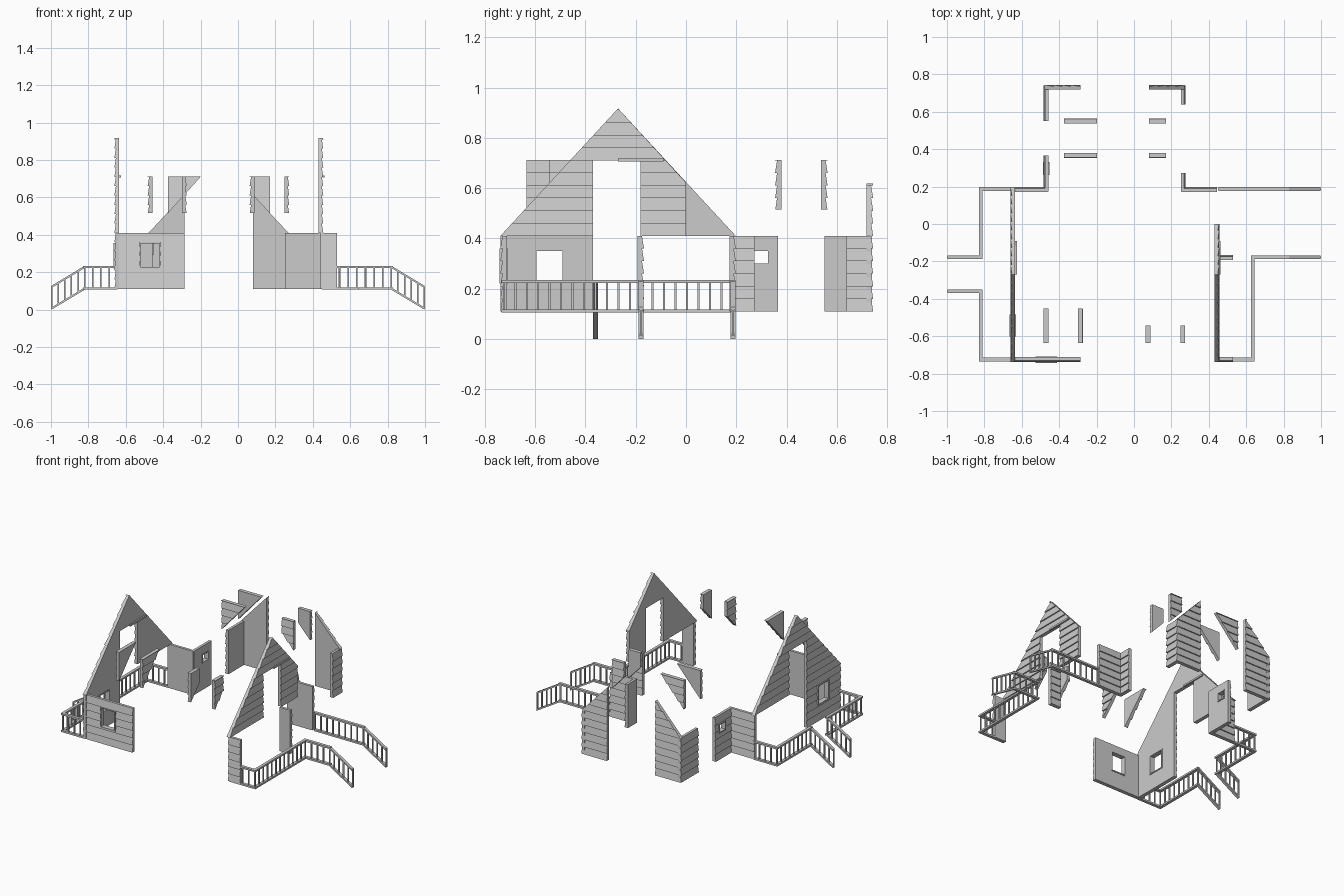
import bpy, bmesh
from mathutils import Vector

if "Cube" in bpy.data.objects:
    bpy.data.objects.remove(bpy.data.objects["Cube"])

CORE, LIP, BOARD = 0.018, 0.026, 0.05


def make(name, bm):
    bmesh.ops.recalc_face_normals(bm, faces=bm.faces)
    me = bpy.data.meshes.new(name)
    bm.to_mesh(me)
    bm.free()
    ob = bpy.data.objects.new(name, me)
    bpy.context.collection.objects.link(ob)
    return ob


def prism(bm, a, b):
    """Closed solid between two matching outlines."""
    va, vb = [bm.verts.new(p) for p in a], [bm.verts.new(p) for p in b]
    bm.faces.new(va)
    bm.faces.new(vb[::-1])
    n = len(a)
    for i in range(n):
        j = (i + 1) % n
        bm.faces.new((va[i], va[j], vb[j], vb[i]))


def wall(name, axis, pos, out, outline, hole=None):
    """Lap-sided wall; pos is the inner face, out the outward direction."""
    def pt(u, d, z):
        return (pos + out * d, u, z) if axis == 'x' else (u, pos + out * d, z)

    def solid(label, pts, d0, d1):
        bm = bmesh.new()
        prism(bm, [pt(u, d0, z) for u, z in pts], [pt(u, d1, z) for u, z in pts])
        return make(label, bm)

    # sawtooth siding slab, later trimmed to the outline
    profile = [(0, 0.06)]
    for i in range(-1, 17):
        z = 0.11 + i * BOARD
        profile += [(LIP, z), (CORE, z + BOARD)]
    profile.append((0, 0.96))
    us = [p[0] for p in outline]
    bm = bmesh.new()
    prism(bm, [pt(min(us) - .05, d, z) for d, z in profile],
          [pt(max(us) + .05, d, z) for d, z in profile])
    ob = make(name, bm)
    cutters = [(solid("cutter", outline, -.02, .05), 'INTERSECT')]
    if hole:
        a, b, c, d = hole
        rect = [(a, c), (b, c), (b, d), (a, d)]
        cutters.append((solid("cutter", rect, -.03, .06), 'DIFFERENCE'))
    for cut, op in cutters:
        cut.hide_render = True
        m = ob.modifiers.new("trim", 'BOOLEAN')
        m.object, m.operation, m.solver = cut, op, 'EXACT'
    dg = bpy.context.evaluated_depsgraph_get()
    me = bpy.data.meshes.new_from_object(ob.evaluated_get(dg))
    ob.modifiers.clear()
    ob.data = me
    for cut, op in cutters:
        bpy.data.objects.remove(cut)
    # window frame lining the hole
    if hole:
        t = 0.007
        bm = bmesh.new()
        for r in ((a, b, c - t, c), (a, b, d, d + t),
                  (a - t, a, c - t, d + t), (b, b + t, c - t, d + t)):
            q = [(r[0], r[2]), (r[1], r[2]), (r[1], r[3]), (r[0], r[3])]
            prism(bm, [pt(u, -.004, z) for u, z in q], [pt(u, LIP + .004, z) for u, z in q])
        make(name + "_window_frame", bm)


def rect(a, b, z0=0.11, z1=0.41):
    return [(a, z0), (b, z0), (b, z1), (a, z1)]


# main gables with tall openings
wall("left_gable", 'x', -.635, -1,
     [(-.738, .11), (-.37, .11), (-.37, .71), (-.18, .71), (-.18, .41),
      (.198, .41), (-.27, .917), (-.738, .41)], (-.595, -.49, .227, .35))
wall("right_gable", 'x', .43, 1,
     [(-.738, .41), (-.37, .41), (-.37, .71), (-.18, .71), (-.18, .41),
      (0, .41), (0, .622), (-.27, .917)])

# ground floor walls
wall("front_wall_left", 'y', -.712, -1, rect(-.655, -.285), (-.52, -.42, .227, .353))
wall("front_wall_right", 'y', -.712, -1, rect(.44, .53))
wall("entry_stub_wall", 'y', -.193, 1, rect(.45, .53))
wall("inner_back_wall_left", 'y', .172, 1, rect(-.655, -.46))
wall("inner_back_wall_right", 'y', .172, 1, rect(.253, .443))
wall("wing_left_front", 'x', -.457, -1, rect(.175, .365), (.27, .325, .30, .35))
wall("wing_left_back", 'x', -.457, -1, rect(.55, .74))
wall("wing_right_front", 'x', .25, 1, rect(.175, .272))
wall("wing_right_back", 'x', .25, 1, rect(.638, .74))

# rear half gables of the wing
wall("rear_gable_left", 'y', .718, 1,
     [(-.478, .11), (-.285, .11), (-.285, .618), (-.478, .41)])
wall("rear_gable_right", 'y', .718, 1,
     [(.08, .11), (.27, .11), (.27, .41), (.08, .612)])

# dormer cheeks: full triangles on the left, clipped ones on the right
for y, out, tag in ((.38, -1, "front"), (.537, 1, "back")):
    wall("wing_dormer_left_" + tag, 'y', y, out,
         [(-.375, .515), (-.198, .712), (-.375, .712)])
    wall("wing_dormer_right_" + tag, 'y', y, out,
         [(.08, .612), (.17, .515), (.17, .712), (.08, .712)])
for x, out, tag in ((-.457, -1, "outer"), (-.30, 1, "inner")):
    wall("front_dormer_left_" + tag, 'x', x, out,
         [(-.635, .515), (-.453, .712), (-.635, .712)])
for x, out, tag in ((.088, -1, "inner"), (.248, 1, "outer")):
    wall("front_dormer_right_" + tag, 'x', x, out,
         [(-.635, .515), (-.543, .612), (-.543, .712), (-.635, .712)])

# small ledges above the tall openings
for x, tag in ((-.636, "left"), (.452, "right")):
    bm = bmesh.new()
    q = [(-.27, .705), (-.09, .705), (-.09, .717), (-.27, .717)]
    prism(bm, [(x, y, z) for y, z in q], [(x + .01, y, z) for y, z in q])
    make(tag + "_opening_ledge", bm)


def railing(name, pts, deck=0.112, height=0.116):
    """Two rails with balusters; a point may drop to stair-foot height."""
    path = [Vector((p[0], p[1], p[2] if len(p) > 2 else deck)) for p in pts]
    bm = bmesh.new()

    def bar(p, q, w, h):
        d = q - p
        s = Vector((-d.y, d.x, 0)).normalized() * w / 2
        u = Vector((0, 0, h / 2))
        prism(bm, [p + s + u, p - s + u, p - s - u, p + s - u],
              [q + s + u, q - s + u, q - s - u, q + s - u])

    up = Vector((0, 0, height))
    for p, q in zip(path, path[1:]):
        e = Vector((q.x - p.x, q.y - p.y, 0)).normalized() * .01
        ext = e if q.z == p.z else Vector()
        bar(p, q + ext, .02, .012)
        bar(p + up, q + up + ext, .02, .012)
        n = max(2, round((q - p).length / .045))
        for i in range(n + 1):
            c = p.lerp(q, i / n)
            r = .004
            base = [c + Vector((sx * r, sy * r, 0)) for sx, sy in ((-1, -1), (1, -1), (1, 1), (-1, 1))]
            prism(bm, base, [v + up for v in base])
    make(name, bm)


# porch and stair railings
FOOT = 0.006
railing("left_back_railing", [(-.645, .187), (-.82, .187), (-.82, -.178), (-.996, -.178, FOOT)])
railing("left_front_railing", [(-.645, -.724), (-.82, -.724), (-.82, -.36), (-.996, -.36, FOOT)])
railing("right_back_railing", [(.452, .187), (.82, .187), (.996, .187, FOOT)])
railing("right_front_railing",
        [(.45, -.724), (.635, -.724), (.635, -.178), (.82, -.178), (.996, -.178, FOOT)])
